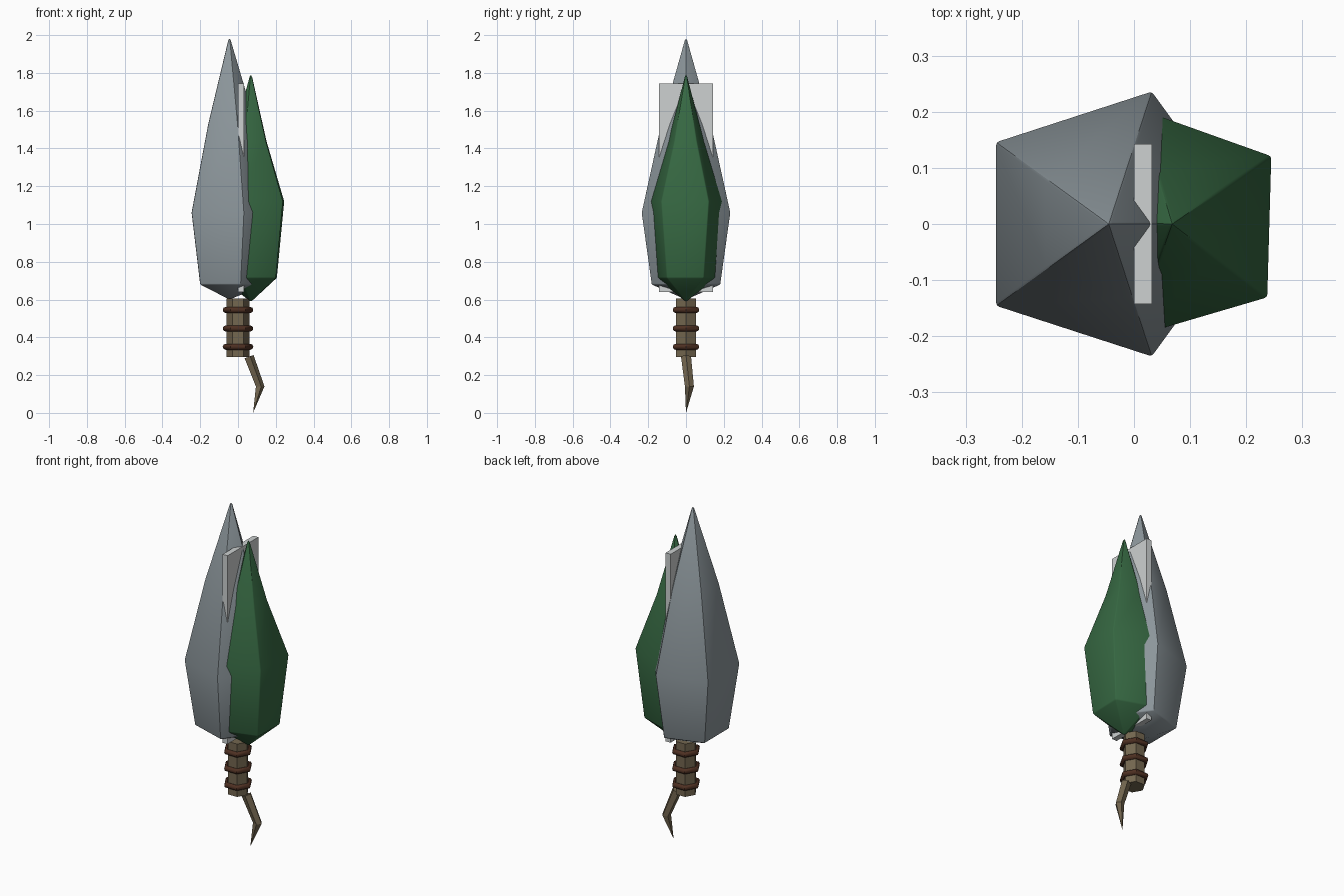
import bpy, bmesh, math
from mathutils import Vector

if "Cube" in bpy.data.objects:
    bpy.data.objects.remove(bpy.data.objects["Cube"])


def mat(name, r, g, b):
    lin = lambda c: ((c / 255 + 0.055) / 1.055) ** 2.4 if c > 10 else c / 255 / 12.92
    m = bpy.data.materials.new(name)
    m.diffuse_color = (lin(r), lin(g), lin(b), 1)
    m.use_nodes = True
    m.node_tree.nodes["Principled BSDF"].inputs["Base Color"].default_value = m.diffuse_color
    return m


GREY = mat("grey stone", 140, 150, 155)
GREEN = mat("green stone", 54, 104, 66)
PALE = mat("pale plate", 205, 209, 209)
WOOD = mat("brown wood", 116, 103, 80)
CORD = mat("dark cord", 78, 48, 34)


def loft(name, rings, material, smooth=None, bevel=0):
    """Skin a list of rings (lists of points); a single-point ring is a tip."""
    bm = bmesh.new()
    rows = [[bm.verts.new(p) for p in ring] for ring in rings]
    n = max(len(r) for r in rows)
    for a, b in zip(rows, rows[1:]):
        for i in range(n):
            j = (i + 1) % n
            if len(a) == 1:
                bm.faces.new((a[0], b[j], b[i]))
            elif len(b) == 1:
                bm.faces.new((a[i], a[j], b[0]))
            else:
                bm.faces.new((a[i], a[j], b[j], b[i]))
    for r in (rows[0], rows[-1]):
        if len(r) > 1:
            bm.faces.new(r)
    bmesh.ops.recalc_face_normals(bm, faces=bm.faces)
    if bevel:
        ridges = [e for e in bm.edges if e.calc_face_angle() > math.radians(35)]
        bmesh.ops.bevel(bm, geom=ridges, offset=bevel, segments=2, profile=0.5, affect='EDGES')
    me = bpy.data.meshes.new(name)
    bm.to_mesh(me)
    bm.free()
    me.materials.append(material)
    ob = bpy.data.objects.new(name, me)
    bpy.context.collection.objects.link(ob)
    if smooth:
        bpy.ops.object.select_all(action='DESELECT')
        ob.select_set(True)
        bpy.context.view_layer.objects.active = ob
        bpy.ops.object.shade_smooth_by_angle(angle=math.radians(smooth))
    return ob


def circle(c, r, n, phase=0, u=Vector((1, 0, 0)), v=Vector((0, 1, 0))):
    if r == 0:
        return [Vector(c)]
    ang = [phase + 2 * math.pi * i / n for i in range(n)]
    return [Vector(c) + u * (r * math.cos(a)) + v * (r * math.sin(a)) for a in ang]


def crystal(name, x, phase, profile, material):
    loft(name, [circle((x, 0, z), r, 5, phase) for r, z in profile], material, 32, 0.005)


# Two five-sided crystals
crystal("grey_crystal", -0.045, 0,
        [(0, 0.6), (0.192, 0.68), (0.248, 1.06), (0.139, 1.53), (0, 2.0)], GREY)
crystal("green_crystal", 0.068, 0.6,
        [(0, 0.587), (0.167, 0.715), (0.214, 1.12), (0.1, 1.44), (0, 1.81)], GREEN)

# Flat plate between the crystals
loft("plate", [[(x, y, z) for x, y in ((0, -0.143), (0.032, -0.143), (0.032, 0.143), (0, 0.143))]
               for z in (0.64, 1.745)], PALE)

# Six-sided handle
loft("handle", [circle((0, 0, z), 0.06, 6) for z in (0.295, 0.605)], WOOD)

# Cord rings round the handle
for k, z in enumerate((0.35, 0.447, 0.545)):
    bpy.ops.mesh.primitive_torus_add(location=(0, 0, z), major_segments=6, minor_segments=8,
                                     major_radius=0.065, minor_radius=0.016)
    ring = bpy.context.object
    ring.name = f"cord_ring_{k + 1}"
    ring.data.materials.append(CORD)
    bpy.ops.object.shade_smooth_by_angle(angle=math.radians(50))

# Bent root under the handle
Y = Vector((0, 1, 0))
loft("root_hook", [circle((0.056, 0, 0.297), 0.028, 5, 0, Vector((0.94, 0, 0.34)), Y),
                   circle((0.115, 0.018, 0.14), 0.025, 5, 0, Vector((1, 0, 0)), Y),
                   [Vector((0.08, 0, 0))]], WOOD)
